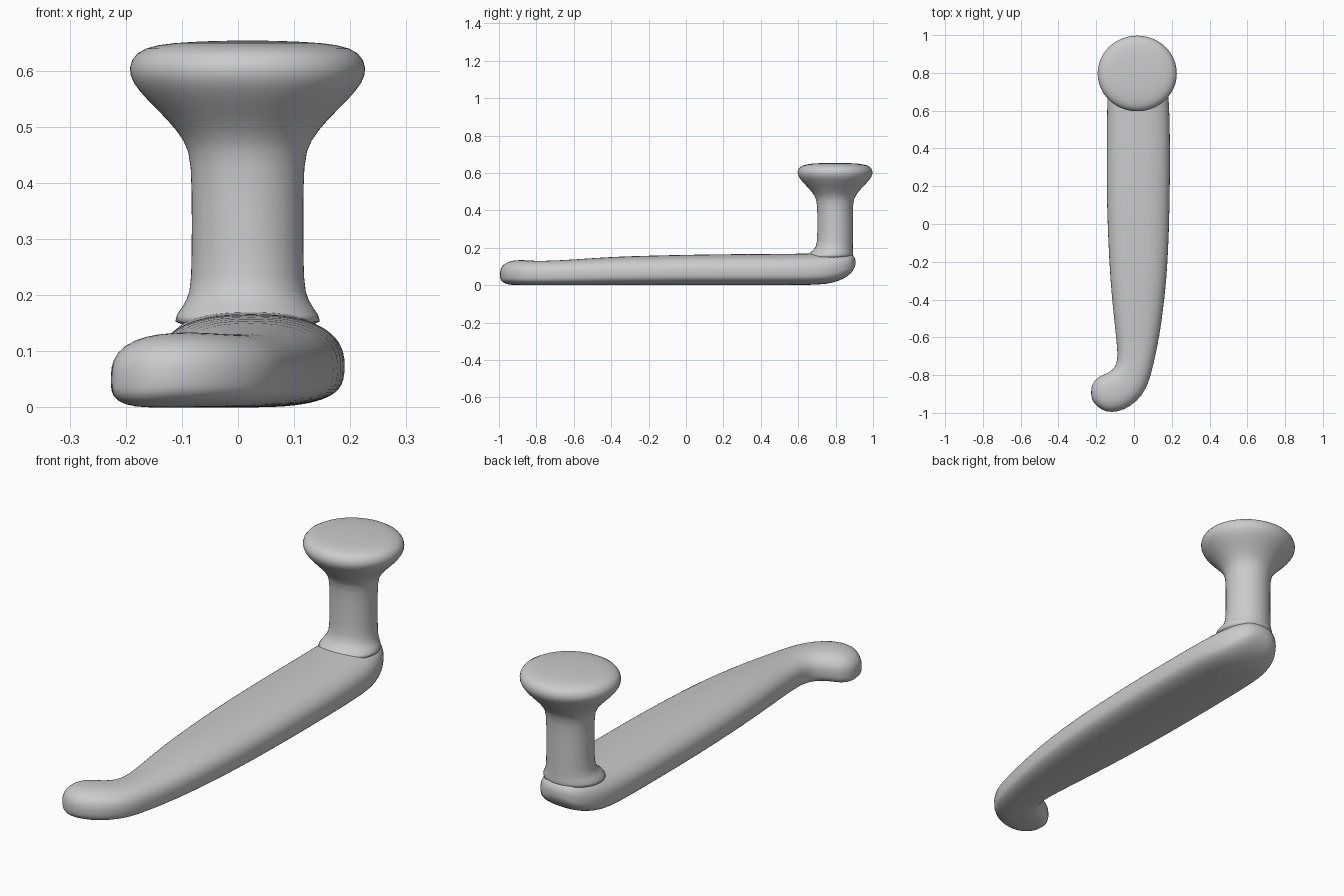
import bpy, math

cube = bpy.data.objects.get("Cube")
if cube:
    bpy.data.objects.remove(cube)

grey = bpy.data.materials.new("plain grey")
grey.use_nodes = True
colour = (0.6, 0.6, 0.6, 1)
grey.diffuse_color = colour
grey.node_tree.nodes["Principled BSDF"].inputs["Base Color"].default_value = colour
SIDES = 32


def loft(name, rings):
    """Skin a list of closed rings, cap both ends and smooth the result."""
    verts = [p for ring in rings for p in ring]
    faces = []
    for k in range(len(rings) - 1):
        for i in range(SIDES):
            j = (i + 1) % SIDES
            a, b = k * SIDES, (k + 1) * SIDES
            faces.append((a + i, a + j, b + j, b + i))
    faces.append(tuple(reversed(range(SIDES))))
    faces.append(tuple(range(len(verts) - SIDES, len(verts))))
    mesh = bpy.data.meshes.new(name)
    mesh.from_pydata(verts, [], faces)
    mesh.materials.append(grey)
    obj = bpy.data.objects.new(name, mesh)
    bpy.context.collection.objects.link(obj)
    bpy.context.view_layer.objects.active = obj
    obj.select_set(True)
    bpy.ops.object.mode_set(mode="EDIT")
    bpy.ops.mesh.select_all(action="SELECT")
    bpy.ops.mesh.normals_make_consistent(inside=False)
    bpy.ops.object.mode_set(mode="OBJECT")
    bpy.ops.object.shade_smooth()
    obj.select_set(False)
    sub = obj.modifiers.new("smooth", "SUBSURF")
    sub.levels = sub.render_levels = 1
    return obj


def power(v, e):
    return math.copysign(abs(v) ** e, v)


def arm_ring(left, right, low, high):
    """Rounded section between two edge points, flat below and domed above."""
    ring = []
    mid = low + (high - low) * 0.45
    for i in range(SIDES):
        a = math.tau * i / SIDES
        t = (1 + power(math.cos(a), 0.8)) / 2
        s = math.sin(a)
        z = mid + (high - mid) * power(s, 0.85) if s > 0 else mid + (mid - low) * power(s, 0.6)
        ring.append((left[0] + (right[0] - left[0]) * t,
                     left[1] + (right[1] - left[1]) * t, z))
    return ring


# Long arm: edge points and heights from the hooked tip to the rear elbow
sections = [
    ((-.228, -.88), (-.226, -.92), .03, .07),
    ((-.22, -.845), (-.212, -.95), .01, .1),
    ((-.195, -.813), (-.17, -.987), 0, .122),
    ((-.16, -.797), (-.12, -1), 0, .132),
    ((-.125, -.782), (-.05, -.985), 0, .135),
    ((-.1, -.757), (.015, -.94), 0, .132),
    ((-.088, -.72), (.07, -.87), 0, .13),
    ((-.088, -.67), (.1, -.76), 0, .131),
    ((-.097, -.58), (.135, -.6), 0, .138),
    ((-.117, -.4), (.162, -.4), 0, .152),
    ((-.132, -.2), (.18, -.2), 0, .158),
    ((-.145, .1), (.19, .1), 0, .165),
    ((-.145, .4), (.192, .4), 0, .167),
    ((-.143, .66), (.188, .66), 0, .168),
    ((-.135, .75), (.172, .75), .005, .175),
    ((-.115, .82), (.148, .82), .022, .18),
    ((-.085, .87), (.118, .87), .05, .175),
    ((-.05, .897), (.085, .897), .08, .16),
    ((0, .907), (.035, .907), .11, .135),
]
loft("arm", [arm_ring(*s) for s in sections])

# Upright post flaring into the knob: radius, height, forward offset
profile = [
    (.14, .14, -.035), (.128, .165, -.025), (.108, .19, -.008), (.1, .22, 0),
    (.1, .33, 0), (.1, .44, 0), (.112, .475, 0), (.142, .512, 0), (.182, .55, 0),
    (.207, .58, 0), (.214, .605, 0), (.202, .633, 0), (.165, .647, 0),
    (.1, .652, 0), (.03, .654, 0),
]


def post_ring(radius, height, offset):
    return [(.017 + radius * math.cos(math.tau * i / SIDES),
             .797 + offset + .955 * radius * math.sin(math.tau * i / SIDES),
             height) for i in range(SIDES)]


loft("post_and_knob", [post_ring(*p) for p in profile])
